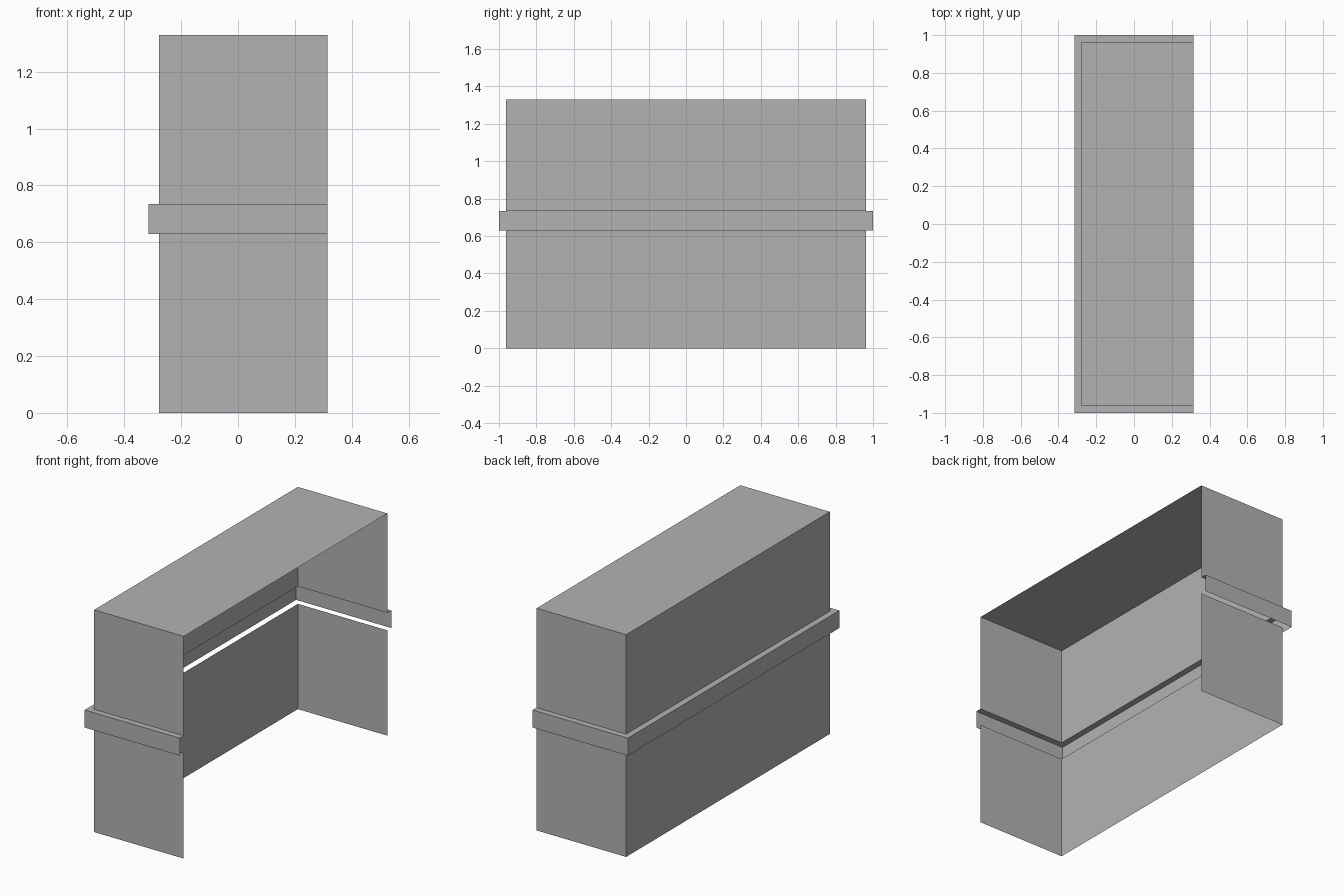
import bpy
import bmesh

default = bpy.data.objects.get("Cube")
if default:
    bpy.data.objects.remove(default, do_unlink=True)

# One plain grey for every panel
grey = bpy.data.materials.new("plain grey")
grey.use_nodes = True
grey.diffuse_color = (0.45, 0.45, 0.45, 1)
grey.node_tree.nodes["Principled BSDF"].inputs["Base Color"].default_value = (0.45, 0.45, 0.45, 1)

OPEN_X = 0.315               # open side of the shell
BODY = (-0.278, 0.963)       # back wall x, end wall y
RIM = (-0.315, 1.0)
TOP, LEDGE, LIP = 1.33, 0.735, 0.63


def shell(name, sections, capped=False):
    """Loft three-sided open outlines upward; sections are (outline, height)."""
    bm = bmesh.new()
    rings = []
    for (back, end), z in sections:
        outline = [(OPEN_X, end), (back, end), (back, -end), (OPEN_X, -end)]
        rings.append([bm.verts.new((x, y, z)) for x, y in outline])
    for low, high in zip(rings, rings[1:]):
        for i in range(3):
            bm.faces.new((low[i], low[i + 1], high[i + 1], high[i]))
    if capped:
        bm.faces.new(rings[-1])
    mesh = bpy.data.meshes.new(name)
    bm.to_mesh(mesh)
    bm.free()
    mesh.materials.append(grey)
    obj = bpy.data.objects.new(name, mesh)
    bpy.context.collection.objects.link(obj)
    return obj


# Lower walls, open above and below
shell("lower_walls", [(BODY, 0), (BODY, LIP)])

# Overhanging rim: vertical band and the flat ledge joining it to the upper walls
shell("rim_band", [(RIM, LIP), (RIM, LEDGE), (BODY, LEDGE)])

# Upper walls closed by the top panel
shell("upper_cover", [(BODY, LEDGE), (BODY, TOP)], capped=True)
